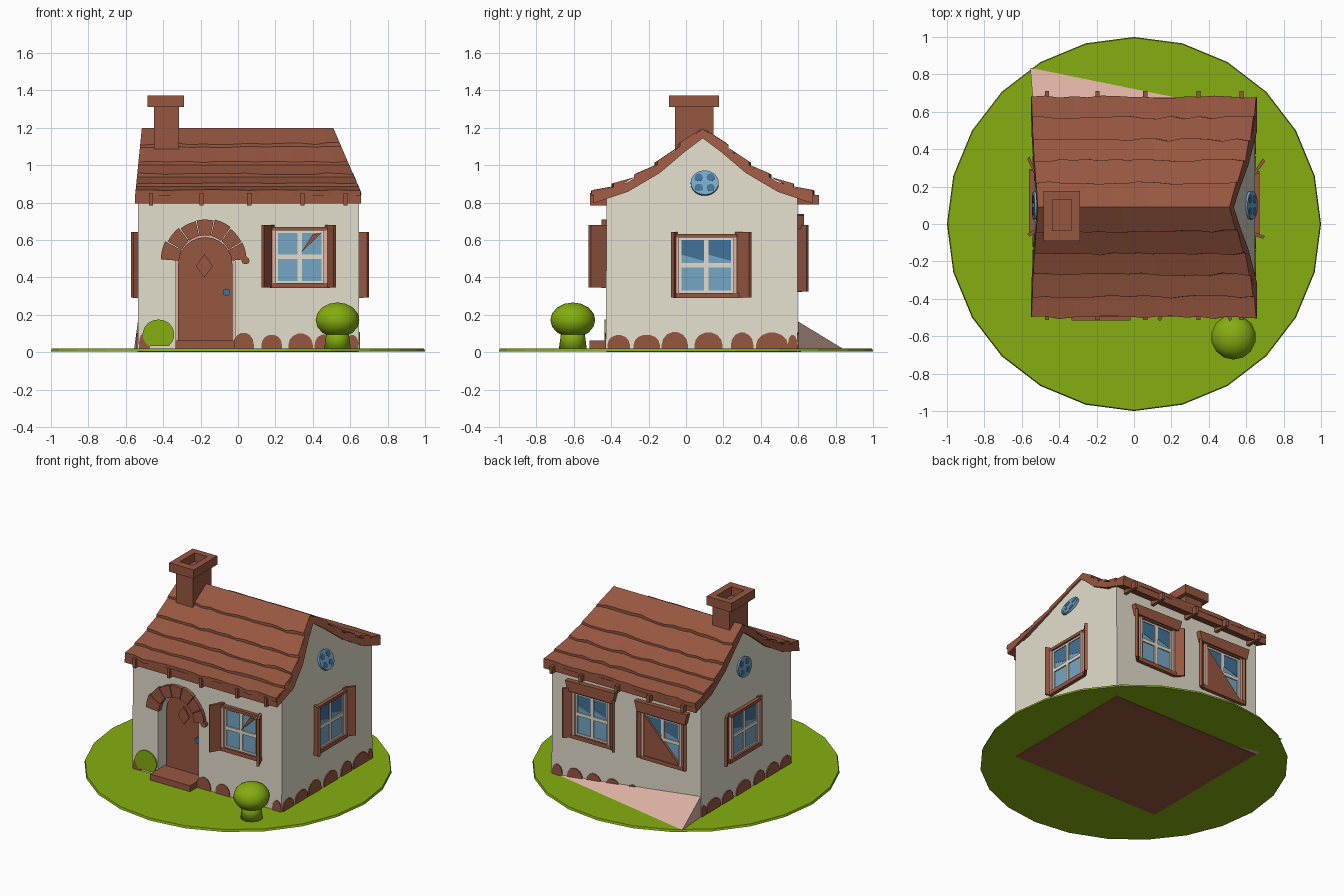
import bpy, bmesh, math, random
from mathutils import Matrix, Vector

if "Cube" in bpy.data.objects:
    bpy.data.objects.remove(bpy.data.objects["Cube"])
random.seed(4)

COL = {"brick_brown": (0.31, 0.095, 0.052), "cream_plaster": (0.76, 0.72, 0.60),
       "leaf_green": (0.235, 0.42, 0.005), "pale_pink": (0.73, 0.45, 0.37),
       "glass_light": (0.18, 0.38, 0.56), "glass_dark": (0.055, 0.17, 0.32)}
MATS = []
for n, c in COL.items():
    m = bpy.data.materials.new(n)
    m.diffuse_color = (*c, 1)
    m.use_nodes = True
    m.node_tree.nodes["Principled BSDF"].inputs["Base Color"].default_value = m.diffuse_color
    MATS.append(m)
BROWN, CREAM, GREEN, PINK, LIGHT, DARK = range(6)
I = Matrix.Identity(4)


def finish(name, bm, smooth=False):
    bmesh.ops.recalc_face_normals(bm, faces=bm.faces)
    used = sorted({f.material_index for f in bm.faces})
    for f in bm.faces:
        f.material_index = used.index(f.material_index)
    me = bpy.data.meshes.new(name)
    bm.to_mesh(me)
    bm.free()
    for i in used:
        me.materials.append(MATS[i])
    ob = bpy.data.objects.new(name, me)
    bpy.context.collection.objects.link(ob)
    if smooth:
        for p in me.polygons:
            p.use_smooth = True
    return ob


def loft(bm, a, b, mat):
    """closed solid between two matching loops of points"""
    va, vb = [bm.verts.new(p) for p in a], [bm.verts.new(p) for p in b]
    n = len(a)
    fs = [bm.faces.new(va), bm.faces.new(vb[::-1])]
    fs += [bm.faces.new((va[i], vb[i], vb[(i + 1) % n], va[(i + 1) % n])) for i in range(n)]
    for f in fs:
        f.material_index = mat


def prism(bm, pts, w0, w1, mat, M=I):
    """outline (u across, v up) pushed outward from w0 to w1"""
    loft(bm, [M @ Vector((u, -w0, v)) for u, v in pts], [M @ Vector((u, -w1, v)) for u, v in pts], mat)


def rect(u0, u1, v0, v1):
    return [(u0, v0), (u1, v0), (u1, v1), (u0, v1)]


def box(bm, x0, x1, y0, y1, z0, z1, mat):
    prism(bm, rect(x0, x1, z0, z1), -y0, -y1, mat)


def wall_frame(x, y, z, deg):
    return Matrix.Translation((x, y, z)) @ Matrix.Rotation(math.radians(deg), 4, 'Z')


def arc(cx, cz, rx, rz, a0, a1, n):
    return [(cx + rx * math.cos(math.radians(a0 + (a1 - a0) * i / n)),
             cz + rz * math.sin(math.radians(a0 + (a1 - a0) * i / n))) for i in range(n + 1)]


# lawn and floor underside
bm = bmesh.new()
bmesh.ops.create_cone(bm, cap_ends=True, segments=24, radius1=1, radius2=0.995, depth=0.015,
                      matrix=Matrix.Translation((0, 0, 0.0115)))
for f in bm.faces:
    f.material_index = GREEN
finish("lawn", bm)
bm = bmesh.new()
box(bm, -0.53, 0.645, -0.425, 0.595, 0, 0.01, BROWN)
finish("floor", bm)

# shared roof curve and leaning gable ends
RIDGE = 0.09
PROF = [(0, 1.195), (0.1, 1.12), (0.23, 1.01), (0.4, 0.91), (0.585, 0.848), (0.7, 0.81)]


def rz(d):
    d = abs(d)
    for (a, za), (b, zb) in zip(PROF, PROF[1:]):
        if d <= b:
            return za + (zb - za) * (d - a) / (b - a)
    return PROF[-1][1]


def xr(z):
    return min(0.657, 0.505 + (1.21 - z) * 0.43)


def xl(z):
    return -0.552 + max(0, z - 0.82) * 0.1


def span(bm, pts, inset, mat):
    loft(bm, [(xl(z) + inset * 1.5, y, z) for y, z in pts], [(xr(z) - inset, y, z) for y, z in pts], mat)


# walls with arched door recess
STEPS = [-0.515, -0.4, -0.23, -0.1, 0, 0.1, 0.23, 0.4, 0.505]
bm = bmesh.new()
span(bm, [(0.597, 0.01), (-0.428, 0.01), (-0.425, 0.8)] + [(RIDGE + d, rz(d) - 0.035) for d in STEPS]
     + [(0.595, 0.8)], 0.011, CREAM)
walls = finish("walls", bm)


def door_shape(hw, z0):
    return [(-0.175 - hw, z0), (-0.175 + hw, z0)] + arc(-0.175, 0.47, hw, hw, 0, 180, 12)


bm = bmesh.new()
prism(bm, door_shape(0.16, -0.05), 0.33, 0.6, CREAM)
cutter = finish("door_cutter", bm)
cutter.hide_render = True
mod = walls.modifiers.new("recess", 'BOOLEAN')
mod.object, mod.solver = cutter, 'EXACT'
bpy.context.view_layer.objects.active = walls
bpy.ops.object.modifier_apply(modifier="recess")
bpy.data.objects.remove(cutter)

# door with diamond panel and knob, step
bm = bmesh.new()
prism(bm, door_shape(0.157, 0.03), 0.32, 0.335, PINK)
prism(bm, door_shape(0.145, 0.03), 0.33, 0.35, BROWN)
prism(bm, [(-0.18, 0.40), (-0.135, 0.46), (-0.18, 0.525), (-0.225, 0.46)], 0.345, 0.36, BROWN)
prism(bm, arc(-0.062, 0.32, 0.02, 0.02, 0, 315, 7), 0.345, 0.375, DARK)
finish("door", bm)
bm = bmesh.new()
box(bm, -0.335, -0.02, -0.515, -0.33, 0.005, 0.062, BROWN)
finish("doorstep", bm)

# stone arch around the door
bm = bmesh.new()
for i in range(7):
    a = 2 + i * 25.4
    ro = 0.215 + random.uniform(0, 0.025)
    prism(bm, arc(-0.175, 0.49, ro, ro, a, a + 24, 3) + arc(-0.175, 0.485, 0.14, 0.14, a + 24, a, 3),
          0.41, 0.452, BROWN)
prism(bm, arc(0.04, 0.49, 0.022, 0.02, 0, 315, 7), 0.41, 0.45, BROWN)
finish("door_arch", bm)

# base stones painted on all four walls, plus leaf patch beside the door
bm = bmesh.new()
BASES = [((0, -0.427, 0, 0), [(-0.5, .03), (0.03, .055), (0.18, .055), (0.335, .065), (0.46, .05), (0.61, .035)]),
         ((0.646, 0, 0, 90), [(-.36, .06), (-.21, .07), (-.06, .07), (.12, .075), (.3, .06), (.46, .085), (.57, .025)]),
         ((0, 0.597, 0, 180), [(-.6, .04), (-.46, .06), (-.31, .06), (-.16, .06), (0, .05)]),
         ((-0.536, 0, 0, -90), [(.36, .06), (.21, .07), (.06, .06), (-.12, .08), (-.3, .06), (-.46, .08), (-.57, .025)])]
for fr, stones in BASES:
    for u, h in stones:
        top = random.uniform(0.07, 0.09)
        prism(bm, [(u - h, 0.015)] + [(min(max(p, u - h), u + h), z) for p, z in
              arc(u, 0.04, h, top - 0.02, 180, 0, 7)] + [(u + h, 0.015)], -0.005, 0.007, BROWN, wall_frame(*fr))
finish("base_stones", bm)
bm = bmesh.new()
prism(bm, arc(-0.425, 0.095, 0.085, 0.08, -50, 230, 14), 0.42, 0.437, GREEN)
finish("leaf_patch", bm)


# windows: hw/hh half glass size, shutters given as (side reach left, side reach right, outward reach)
def window(name, fr, hw, hh, reach, dark=True, cover=None, header=False):
    M, bm = wall_frame(*fr), bmesh.new()
    prism(bm, rect(-hw, hw, -hh, hh), -0.01, 0.004, LIGHT, M)
    if dark:
        for s in (-1, 1):
            prism(bm, [(s * hw * 0.5 - hw / 2, hh), (s * hw * 0.5 + hw / 2, hh),
                       (s * hw * 0.5 + hw / 2, 0.02), (s * hw * 0.5 - hw / 2, 0.06)], 0, 0.006, DARK, M)
    t = 0.012
    for u0, u1, v0, v1 in ((-hw, hw, -t, t), (-t, t, -hh, hh), (-hw, -hw + t, -hh, hh),
                           (hw - t, hw, -hh, hh), (-hw, hw, hh - t, hh), (-hw, hw, -hh, -hh + t)):
        prism(bm, rect(u0, u1, v0, v1), -0.005, 0.012, CREAM, M)
    for u0, u1, v0, v1, m in ((-hw - .02, -hw, -hh, hh, PINK), (hw, hw + .02, -hh, hh, PINK),
                              (-hw - .02, hw + .02, hh, hh + .02, BROWN),
                              (-hw - .03, hw + .03, -hh - .028, -hh, BROWN)):
        prism(bm, rect(u0, u1, v0, v1), -0.005, 0.025, m, M)
    for s, r in ((-1, reach[0]), (1, reach[1])):      # half-open shutters
        u0, u1, w = s * (hw + 0.008), s * (hw + 0.008 + r), reach[2]
        q = [(u0, 0), (u1, w), (u1 + s * 0.014, w - 0.012), (u0 + s * 0.018, -0.005)]
        loft(bm, [M @ Vector((u, -v, -hh - 0.025)) for u, v in q],
             [M @ Vector((u, -v, hh + 0.03)) for u, v in q], BROWN)
    if cover:
        prism(bm, cover, 0, 0.02, BROWN, M)
    if header:
        prism(bm, [(-hw - .05, hh + .01), (hw + .05, hh + .01), (hw + .07, hh + .09), (-hw - .07, hh + .08)],
              0, 0.035, BROWN, M)
    finish(name, bm)


window("front_window", (0.33, -0.426, 0.51, 0), 0.128, 0.14, (0.055, 0.045, 0.095), False,
       [(0.005, 0.02), (0.118, 0.13), (0.07, 0.12)])
window("right_window", (0.646, 0.108, 0.465, 90), 0.145, 0.148, (0.02, 0.075, 0.055))
window("left_window", (-0.536, 0.12, 0.465, -90), 0.145, 0.148, (0.075, 0.02, 0.035))
window("back_window_a", (0.32, 0.596, 0.50, 180), 0.128, 0.15, (0.06, 0.06, 0.06), True, None, True)
window("back_window_b", (-0.24, 0.596, 0.50, 180), 0.14, 0.15, (0.04, 0.03, 0.03), True,
       [(-0.14, 0.14), (-0.14, -0.15), (0.14, -0.15)], True)

# round gable windows with dark petals, tilted with the gable
for name, fr, tilt in (("right_round_window", (0.629, 0.1, 0.905, 90), 23), ("left_round_window", (-0.533, 0.1, 0.905, -90), 6)):
    M = wall_frame(*fr) @ Matrix.Rotation(math.radians(-tilt), 4, 'X')
    bm = bmesh.new()
    prism(bm, arc(0, 0, 0.075, 0.07, 0, 345, 23), -0.01, 0.006, LIGHT, M)
    for a in (45, 135, 225, 315):
        c = math.radians(a)
        prism(bm, arc(0.045 * math.cos(c), 0.042 * math.sin(c), 0.022, 0.022, 0, 324, 9), 0, 0.008, DARK, M)
    finish(name, bm)

# roof slab with overlapping tile rows
bm = bmesh.new()
DS = [-0.585, -0.4, -0.23, -0.1, 0, 0.1, 0.23, 0.4, 0.585]
span(bm, [(RIDGE + d, rz(d)) for d in DS] + [(RIDGE + d, rz(d) - 0.052) for d in DS[::-1]], 0, BROWN)
finish("roof", bm)
bm = bmesh.new()
ROWS, N = [0, 0.13, 0.25, 0.36, 0.48, 0.59], 16
for side in (-1, 1):
    for d0, d1 in zip(ROWS, ROWS[1:]):
        cols = []
        for i in range(N + 1):
            e = d1 + random.uniform(-0.008, 0.008)
            pts = [(d0, rz(d0) + 0.004), (e, rz(e) + 0.02), (e, rz(e) - 0.008)]
            cols.append([bm.verts.new((xl(z) + (xr(z) - xl(z)) * i / N, RIDGE + side * d, z)) for d, z in pts])
        for p, q in zip(cols, cols[1:]):
            for k in range(3):
                bm.faces.new((p[k], q[k], q[(k + 1) % 3], p[(k + 1) % 3]))
        bm.faces.new(cols[0])
        bm.faces.new(cols[-1][::-1])
finish("roof_tiles", bm)

# rafter ends under both eaves
bm = bmesh.new()
for x in (-0.465, -0.195, 0.06, 0.345, 0.575):
    box(bm, x - 0.011, x + 0.011, -0.512, -0.41, 0.785, 0.85, BROWN)
    box(bm, x - 0.011, x + 0.011, 0.58, 0.71, 0.79, 0.84, BROWN)
finish("rafter_ends", bm)

# chimney with hollow cap
bm = bmesh.new()
box(bm, -0.45, -0.315, -0.06, 0.148, 1.02, 1.312, BROWN)
for x0, x1, y0, y1 in ((-.483, -.435, -.09, .177), (-.335, -.288, -.09, .177),
                       (-.435, -.335, -.09, -.035), (-.435, -.335, .13, .177)):
    box(bm, x0, x1, y0, y1, 1.31, 1.373, BROWN)
finish("chimney", bm)

# sloped pink wedge behind the house
bm = bmesh.new()
v = [bm.verts.new(p) for p in ((-0.555, 0.835, 0.021), (-0.535, 0.598, 0.165), (0.6, 0.6, 0.021), (-0.535, 0.598, 0.001))]
for t in ((0, 1, 2), (0, 1, 3), (1, 2, 3), (0, 2, 3)):
    bm.faces.new([v[i] for i in t]).material_index = PINK
finish("back_ramp", bm)

# round shrub on a thick stem
bm = bmesh.new()
bmesh.ops.create_uvsphere(bm, u_segments=14, v_segments=8, radius=1,
                          matrix=Matrix.Translation((0.532, -0.605, 0.172)) @ Matrix.Diagonal((0.12, 0.12, 0.094, 1)))
bmesh.ops.create_cone(bm, cap_ends=True, segments=10, radius1=0.075, radius2=0.06, depth=0.11,
                      matrix=Matrix.Translation((0.532, -0.605, 0.07)))
for f in bm.faces:
    f.material_index = GREEN
finish("shrub", bm, True)
